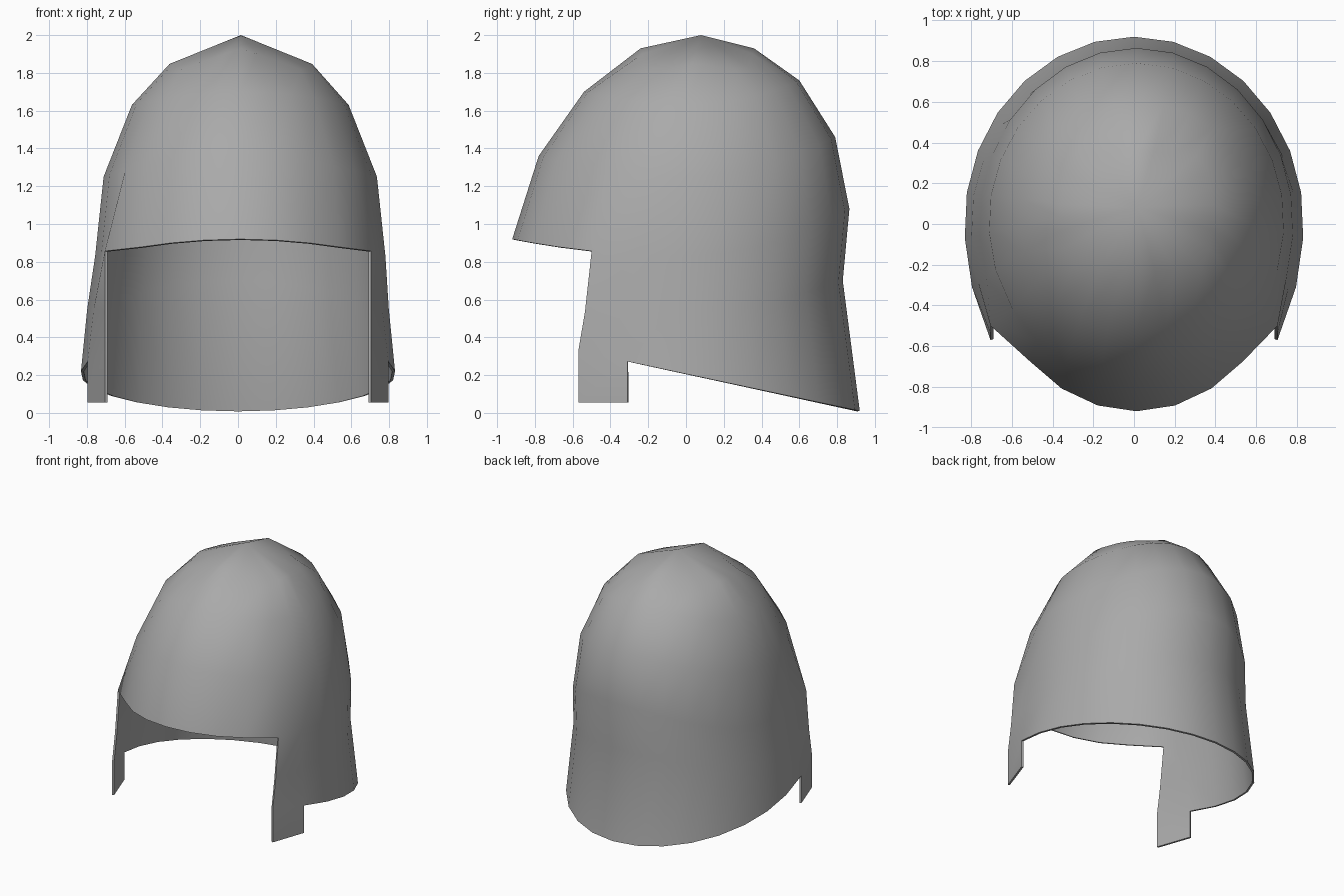
import bpy
import bmesh
import math

if "Cube" in bpy.data.objects:
    bpy.data.objects.remove(bpy.data.objects["Cube"])

# Each ring of the shell: (front y, front z, side x, side y, side z, back y, back z)
RINGS = [
    (-0.24, 1.93, 0.38, 0.05, 1.85, 0.36, 1.93),
    (-0.54, 1.70, 0.575, 0.03, 1.63, 0.60, 1.76),
    (-0.78, 1.36, 0.725, 0.01, 1.25, 0.79, 1.46),
    (-0.92, 0.92, 0.77, 0.0, 0.83, 0.865, 1.08),    # brim level
    (-0.985, 0.50, 0.80, 0.0, 0.55, 0.83, 0.70),
    (-1.05, 0.055, 0.833, 0.0, 0.055, 0.92, 0.055), # lower edge, height set by rule
]
BRIM = 3
CHEEK_FRONT = math.acos(0.543)
CHEEK_BACK = math.acos(0.295)

# Angles around the head, 0 = front, mirrored left and right
half = [CHEEK_FRONT * i / 4 for i in range(5)]
half += [CHEEK_BACK + (math.pi - CHEEK_BACK) * i / 8 for i in range(9)]
angles = half + [2 * math.pi - a for a in reversed(half[1:-1])]
N = len(angles)


def ring_point(r, a):
    fy, fz, sx, sy, sz, by, bz = RINGS[r]
    s, c = math.sin(a), math.cos(a)
    end_y, end_z = (fy, fz) if c > 0 else (by, bz)
    if r == 0:  # crown patch is a rounded square
        m = max(abs(s), abs(c))
        u, v = abs(s) / m, abs(c) / m
        x = math.copysign(sx * u * (1 - 0.1 * v), s) + 0.015
        y = sy + (end_y - sy) * v * (1 - 0.1 * u)
        return [x, y, 2 - 0.15 * u - 0.07 * v + 0.03 * u * v]
    p = [sx * s, sy + (end_y - sy) * abs(c), sz + (end_z - sz) * c * c]
    if r >= BRIM and abs(c - math.cos(CHEEK_FRONT)) < 1e-4:
        p[0] = math.copysign(0.705, s)  # upright front edge of the cheek guard
    elif r <= BRIM:
        p[0] += 0.012  # the dome leans slightly to one side
    return p


bm = bmesh.new()
rows = [[bm.verts.new(ring_point(r, a)) for a in angles] for r in range(6)]
for v in rows[5]:  # neck edge slopes down to the back
    v.co.z = 0.27 - 0.26 * (v.co.y + 0.30) / 1.22
rows.append([bm.verts.new(ring_point(5, a)) for a in angles])  # cheek guard tips
apex = bm.verts.new((0.015, 0.08, 2.0))

for j in range(N):
    k = (j + 1) % N
    a0, a1 = angles[j], angles[k] if k else 2 * math.pi
    bm.faces.new((rows[0][j], rows[0][k], apex))
    cos_mid = math.cos((a0 + a1) / 2)
    for r in range(6):
        if r >= BRIM and cos_mid > math.cos(CHEEK_FRONT):  # face opening
            continue
        if r == 5 and cos_mid < math.cos(CHEEK_BACK):  # only cheek guards hang lower
            continue
        bm.faces.new((rows[r + 1][j], rows[r + 1][k], rows[r][k], rows[r][j]))

bmesh.ops.delete(bm, geom=[v for v in bm.verts if not v.link_faces], context='VERTS')
mesh = bpy.data.meshes.new("helmet_shell")
bm.to_mesh(mesh)
bm.free()

helmet = bpy.data.objects.new("helmet_shell", mesh)
bpy.context.collection.objects.link(helmet)

# Plain grey metal
grey = bpy.data.materials.new("plain_grey")
grey.diffuse_color = (0.40, 0.40, 0.40, 1)
grey.use_nodes = True
grey.node_tree.nodes["Principled BSDF"].inputs["Base Color"].default_value = grey.diffuse_color
mesh.materials.append(grey)

# Thin wall, then smooth shading with sharp rims
bpy.context.view_layer.objects.active = helmet
helmet.select_set(True)
wall = helmet.modifiers.new("wall", 'SOLIDIFY')
wall.thickness = 0.015
wall.offset = -1
bpy.ops.object.modifier_apply(modifier="wall")
bpy.ops.object.shade_smooth_by_angle(angle=math.radians(50))
